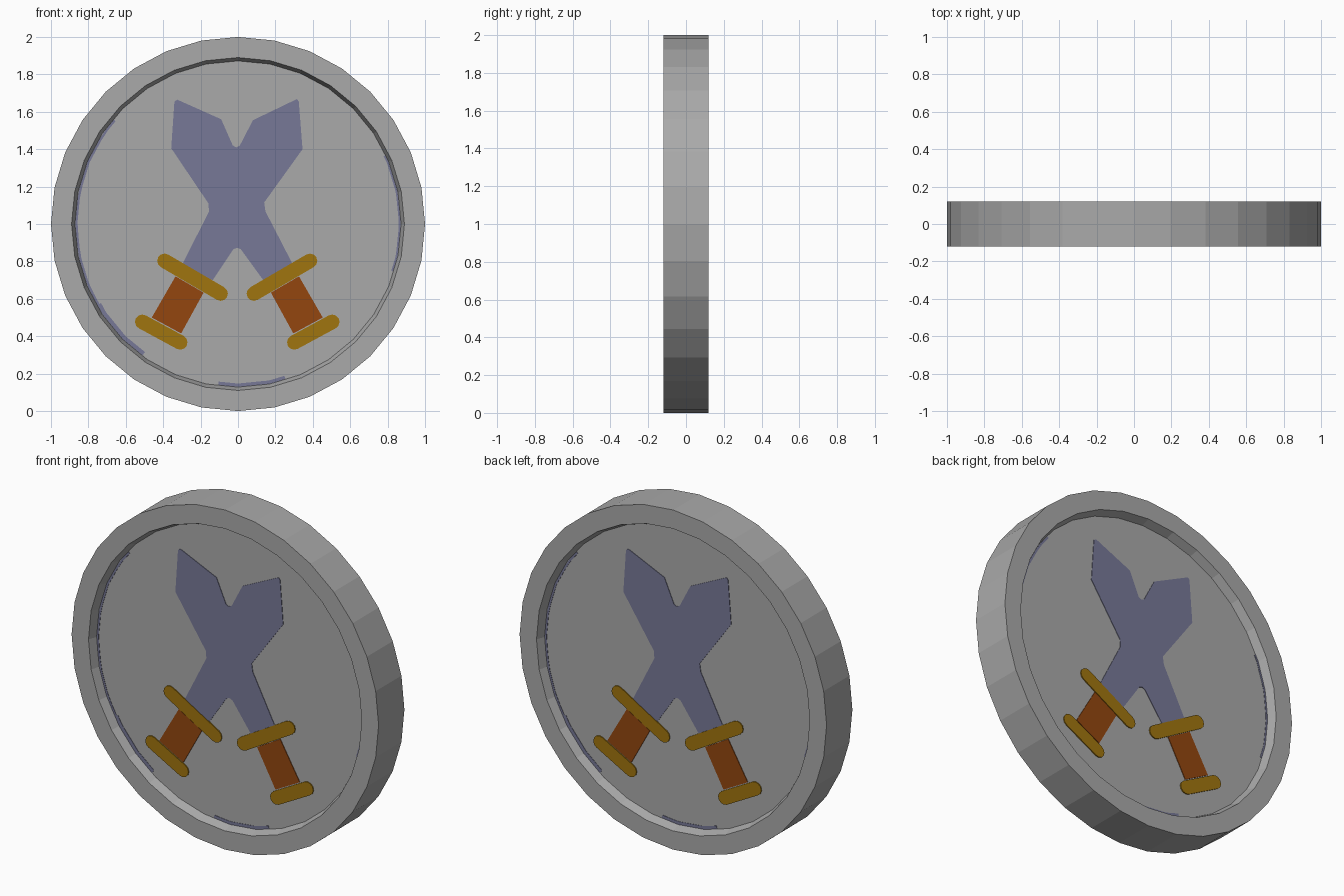
import bpy, bmesh, math
from mathutils import Matrix

if "Cube" in bpy.data.objects:
    bpy.data.objects.remove(bpy.data.objects["Cube"])

SIDES = 32
FLOOR_Y = 0.07  # recessed floor distance from the mid plane


def material(name, rgb):
    m = bpy.data.materials.new(name)
    m.diffuse_color = (*rgb, 1)
    m.use_nodes = True
    m.node_tree.nodes["Principled BSDF"].inputs["Base Color"].default_value = m.diffuse_color
    return m


GREY = material("grey metal", (0.40, 0.40, 0.40))
BLUE = material("blade blue", (0.185, 0.19, 0.31))
GOLD = material("gold", (0.352, 0.178, 0.0044))
BROWN = material("grip brown", (0.292, 0.061, 0.0048))


def finish(name, bm, mat):
    bmesh.ops.recalc_face_normals(bm, faces=bm.faces[:])
    me = bpy.data.meshes.new(name)
    bm.to_mesh(me)
    bm.free()
    me.materials.append(mat)
    ob = bpy.data.objects.new(name, me)
    bpy.context.collection.objects.link(ob)
    return ob


def plate(name, pts, mat, height):
    """Thin painted plate on the front floor, repeated on the back."""
    for side, turn in (("front", 0), ("back", math.pi)):
        bm = bmesh.new()
        low = [bm.verts.new((x, -FLOOR_Y + 0.001, z)) for x, z in pts]
        top = [bm.verts.new((x, -FLOOR_Y - height, z)) for x, z in pts]
        bm.faces.new(low)
        bm.faces.new(top[::-1])
        n = len(pts)
        for i in range(n):
            j = (i + 1) % n
            bm.faces.new((low[i], top[i], top[j], low[j]))
        bm.transform(Matrix.Rotation(turn, 4, 'Z'))
        finish(f"{name}_{side}", bm, mat)


def capsule(a, b, r):
    ang = math.atan2(b[1] - a[1], b[0] - a[0])
    pts = []
    for c, start in ((b, ang - math.pi / 2), (a, ang + math.pi / 2)):
        for i in range(7):
            t = start + math.pi * i / 6
            pts.append((c[0] + r * math.cos(t), c[1] + r * math.sin(t)))
    return pts


def ring_radius(deg, r):
    """Radius of a 32-sided polygon at the given angle."""
    step = 360 / SIDES
    d = deg % step - step / 2
    return r * math.cos(math.radians(step / 2)) / math.cos(math.radians(d))


# Coin: rim and recessed floors as one turned profile (radius, y)
profile = [(0.872, -FLOOR_Y), (0.89, -0.12), (1, -0.12),
           (1, 0.12), (0.89, 0.12), (0.872, FLOOR_Y)]
bm = bmesh.new()
rings = []
for r, y in profile:
    rings.append([bm.verts.new((r * math.cos(2 * math.pi * i / SIDES), y,
                                1 + r * math.sin(2 * math.pi * i / SIDES)))
                  for i in range(SIDES)])
for a, b in zip(rings, rings[1:]):
    for i in range(SIDES):
        j = (i + 1) % SIDES
        bm.faces.new((a[i], a[j], b[j], b[i]))
bm.faces.new(rings[0])
bm.faces.new(rings[-1])
finish("coin", bm, GREY)

# Crossed blades
blades = [(-0.325, 1.665), (-0.09, 1.56), (-0.028, 1.42), (-0.01, 1.41),
          (0.01, 1.42), (0.08, 1.555), (0.315, 1.668), (0.325, 1.655),
          (0.345, 1.40), (0.14, 1.115), (0.147, 1.067), (0.30, 0.77),
          (0.135, 0.70), (0.015, 0.865), (-0.005, 0.873), (-0.025, 0.865),
          (-0.135, 0.70), (-0.305, 0.77), (-0.155, 1.067), (-0.158, 1.11),
          (-0.357, 1.405), (-0.34, 1.655)]
plate("crossed_blades", blades, BLUE, 0.003)

# Hilts: grip, guard and pommel on each side
for label, s in (("left", -1), ("right", 1)):
    def flip(x, z):
        return (s * x - 0.004, z)
    grip = [flip(0.33, 0.72), flip(0.18, 0.633), flip(0.30, 0.415), flip(0.457, 0.50)]
    plate(f"{label}_grip", grip, BROWN, 0.004)
    plate(f"{label}_guard", capsule(flip(0.389, 0.803), flip(0.089, 0.628), 0.039), GOLD, 0.006)
    plate(f"{label}_pommel", capsule(flip(0.508, 0.477), flip(0.305, 0.367), 0.039), GOLD, 0.006)

# Thin worn blue strips along the floor edge: start, end angle, width
for k, (a0, a1, w) in enumerate([(140, 210, 0.012), (210, 234, 0.022),
                                 (263, 287, 0.018), (-17, 25, 0.01)]):
    angs = [a0 + (a1 - a0) * i / 16 for i in range(17)]
    pts = []
    for seq, inset in ((angs, 0), (angs[::-1], w)):
        for d in seq:
            r = ring_radius(d, 0.871) - inset
            pts.append((r * math.cos(math.radians(d)), 1 + r * math.sin(math.radians(d))))
    plate(f"edge_strip_{k + 1}", pts, BLUE, 0.002)
